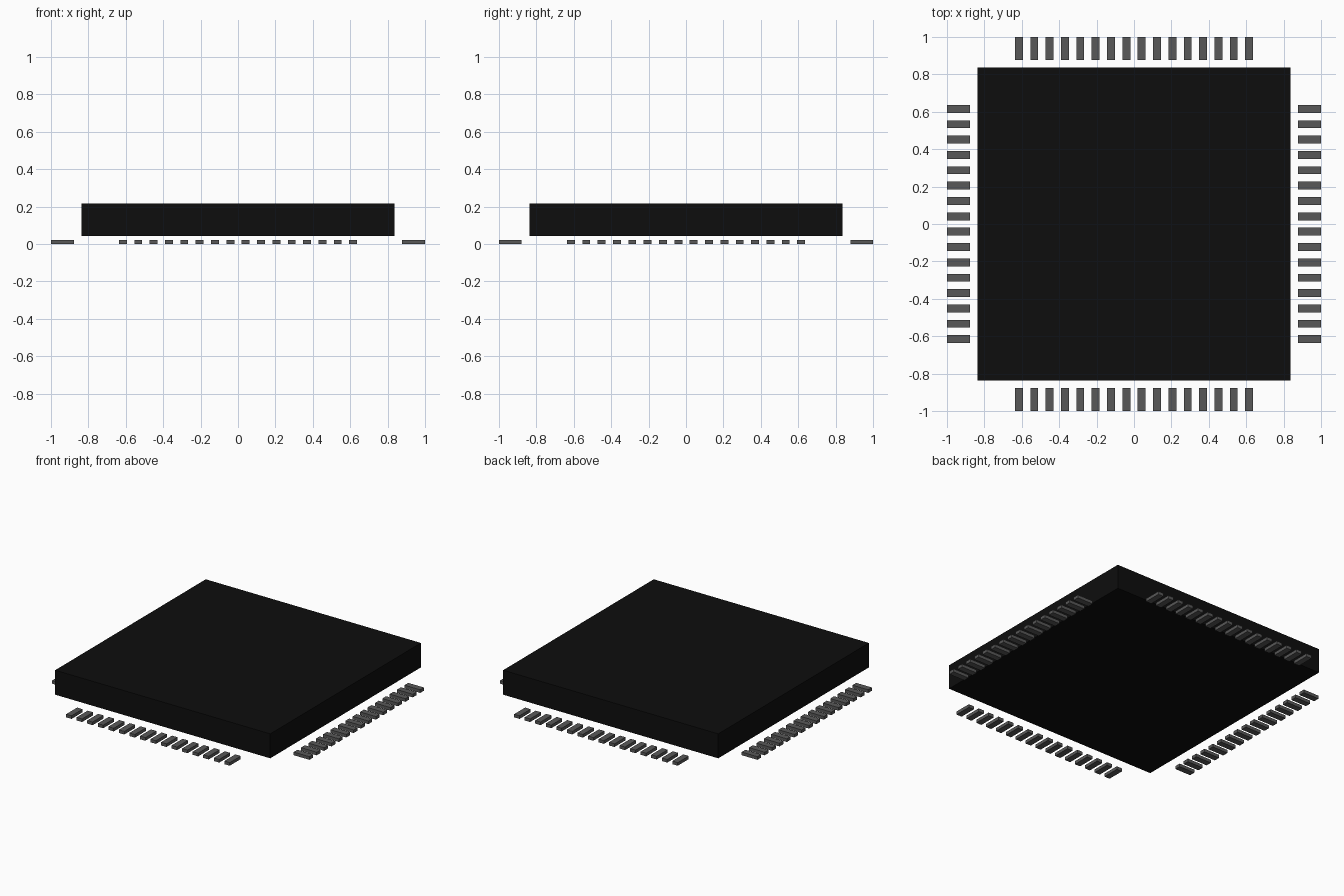
import bpy
import bmesh
from math import pi
from mathutils import Matrix, Vector

if "Cube" in bpy.data.objects:
    bpy.data.objects.remove(bpy.data.objects["Cube"], do_unlink=True)

PINS = 16          # contacts per side
PITCH = 0.082
PIN_SIZE = (0.042, 0.122, 0.022)
BODY_SIZE = (1.672, 1.672, 0.172)
BODY_BOTTOM = 0.043


def make_material(name, value):
    mat = bpy.data.materials.new(name)
    mat.use_nodes = True
    colour = (value, value, value, 1.0)
    mat.diffuse_color = colour
    mat.node_tree.nodes["Principled BSDF"].inputs["Base Color"].default_value = colour
    return mat


def add_box(bm, size, centre):
    matrix = Matrix.Translation(centre) @ Matrix.Diagonal((*size, 1.0))
    bmesh.ops.create_cube(bm, size=1.0, matrix=matrix)


def finish(name, bm, mat):
    mesh = bpy.data.meshes.new(name)
    bm.to_mesh(mesh)
    bm.free()
    mesh.materials.append(mat)
    obj = bpy.data.objects.new(name, mesh)
    bpy.context.collection.objects.link(obj)
    return obj


black = make_material("black plastic", 0.0043)
grey = make_material("dark grey metal", 0.098)

# Square package, floating just above the contacts
bm = bmesh.new()
add_box(bm, BODY_SIZE, Vector((0, 0, BODY_BOTTOM + BODY_SIZE[2] / 2)))
finish("chip_body", bm, black)

# One row of contacts per side, turned about the centre
for i, side in enumerate(("front", "left", "back", "right")):
    bm = bmesh.new()
    for k in range(PINS):
        x = (k - (PINS - 1) / 2) * PITCH
        add_box(bm, PIN_SIZE, Vector((x, -1 + PIN_SIZE[1] / 2, PIN_SIZE[2] / 2)))
    bm.transform(Matrix.Rotation(i * pi / 2, 4, 'Z'))
    finish(side + "_contacts", bm, grey)
